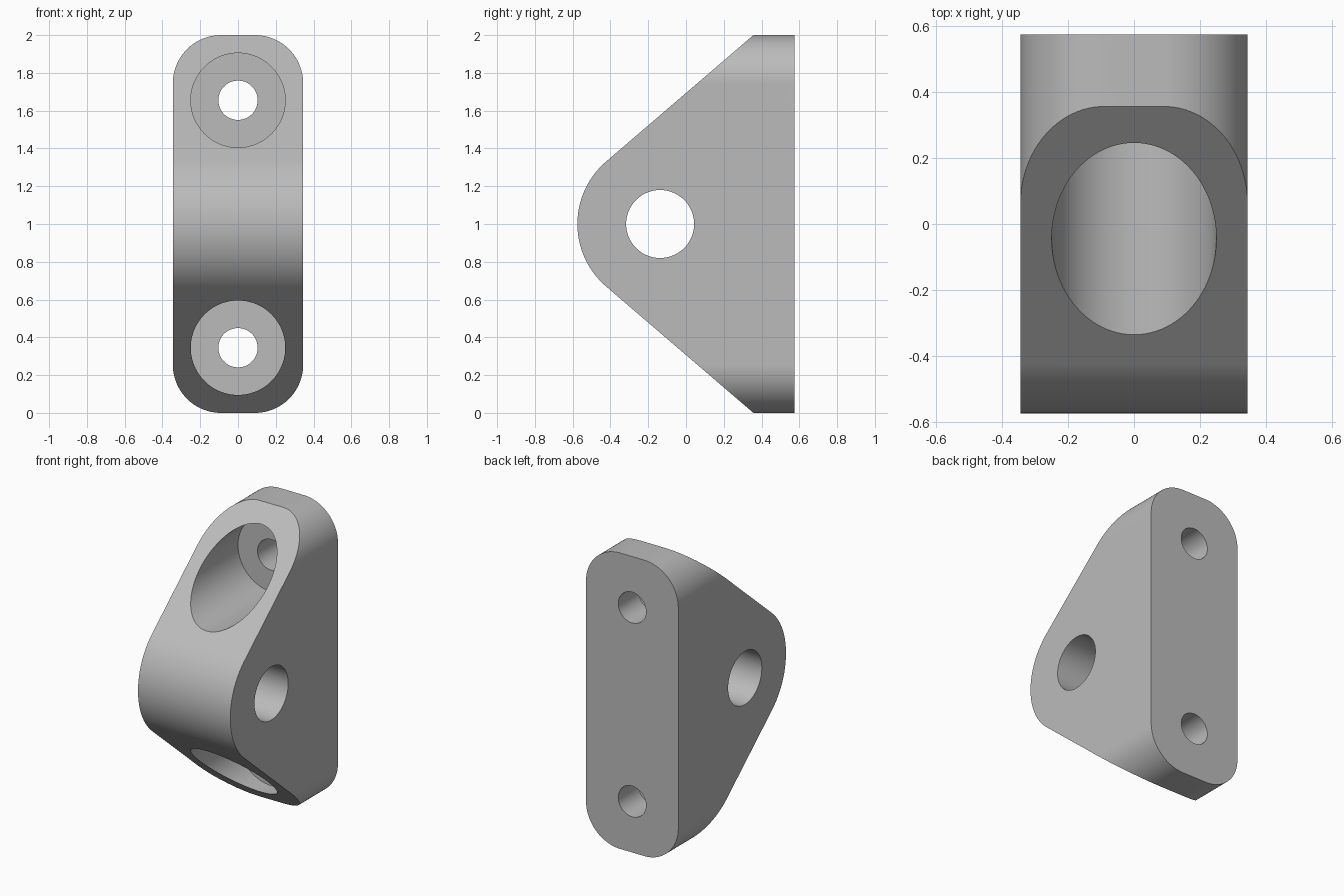
import bpy, bmesh
from math import sin, cos, pi, atan2, radians
from mathutils import Vector

cube = bpy.data.objects.get("Cube")
if cube:
    bpy.data.objects.remove(cube, do_unlink=True)

# Main sizes
HALF_W, BACK, HEIGHT = 0.345, 0.575, 2.0
MID = HEIGHT / 2
NOSE_Y, NOSE_R = -0.14, 0.435
SHOULDER_Y = 0.357
CORNER_R = 0.255
BOLT_OFFSET = 0.655

grey = bpy.data.materials.new("plain grey")
grey.use_nodes = True
colour = (0.5, 0.5, 0.5, 1)
grey.diffuse_color = colour
grey.node_tree.nodes["Principled BSDF"].inputs["Base Color"].default_value = colour


def arc(cx, cy, r, start, end, steps):
    return [(cx + r * cos(start + (end - start) * i / steps),
             cy + r * sin(start + (end - start) * i / steps)) for i in range(steps + 1)]


def prism(name, points, axis, low, high):
    """Extrude a 2D outline along x (outline in y, z) or y (outline in x, z)."""
    bm = bmesh.new()
    place = (lambda a, b: (low, a, b)) if axis == "x" else (lambda a, b: (a, low, b))
    face = bm.faces.new([bm.verts.new(place(a, b)) for a, b in points])
    ext = bmesh.ops.extrude_face_region(bm, geom=[face])
    shift = Vector((high - low, 0, 0)) if axis == "x" else Vector((0, high - low, 0))
    bmesh.ops.translate(bm, vec=shift,
                        verts=[v for v in ext["geom"] if isinstance(v, bmesh.types.BMVert)])
    bmesh.ops.recalc_face_normals(bm, faces=bm.faces)
    mesh = bpy.data.meshes.new(name)
    bm.to_mesh(mesh)
    bm.free()
    mesh.materials.append(grey)
    obj = bpy.data.objects.new(name, mesh)
    bpy.context.collection.objects.link(obj)
    return obj


def disc(cx, cz, r):
    return arc(cx, cz, r, 0, 2 * pi, 96)[:-1]


def carve(target, cutter, operation="DIFFERENCE"):
    mod = target.modifiers.new(cutter.name, "BOOLEAN")
    mod.operation, mod.solver, mod.object = operation, "EXACT", cutter
    bpy.context.view_layer.objects.active = target
    bpy.ops.object.modifier_apply(modifier=mod.name)
    bpy.data.objects.remove(cutter, do_unlink=True)


# Side outline: rounded nose with tangent slopes to the flat ends
dy, dz = SHOULDER_Y - NOSE_Y, HEIGHT - MID
dist = (dy * dy + dz * dz) ** 0.5
tangent = atan2(dz, dy) + atan2((dist ** 2 - NOSE_R ** 2) ** 0.5, NOSE_R)
side = arc(NOSE_Y, MID, NOSE_R, tangent, 2 * pi - tangent, 64)
side += [(SHOULDER_Y, 0), (BACK, 0), (BACK, HEIGHT), (SHOULDER_Y, HEIGHT)]
bracket = prism("bracket_body", side, "x", -HALF_W, HALF_W)

# Front outline: rounded corners
cx, cz = HALF_W - CORNER_R, HEIGHT - CORNER_R
front = []
for i, (x, z) in enumerate([(cx, cz), (-cx, cz), (-cx, CORNER_R), (cx, CORNER_R)]):
    front += arc(x, z, CORNER_R, i * pi / 2, (i + 1) * pi / 2, 24)
carve(bracket, prism("rounded_outline", front, "y", -1, 1), "INTERSECT")

# Cross hole through the nose
carve(bracket, prism("cross_hole", disc(-0.137, MID, 0.18), "x", -1, 1))

# Counterbored bolt holes
for sign in (-1, 1):
    z = MID + sign * BOLT_OFFSET
    carve(bracket, prism("counterbore", disc(0, z, 0.25), "y", -1, SHOULDER_Y))
    carve(bracket, prism("bolt_hole", disc(0, z, 0.104), "y", 0, 1))

# Smooth shading with crisp edges
bpy.ops.object.select_all(action="DESELECT")
bracket.select_set(True)
bpy.context.view_layer.objects.active = bracket
bpy.ops.object.shade_smooth_by_angle(angle=radians(25))
weighted = bracket.modifiers.new("weighted_normals", "WEIGHTED_NORMAL")
weighted.keep_sharp = True
